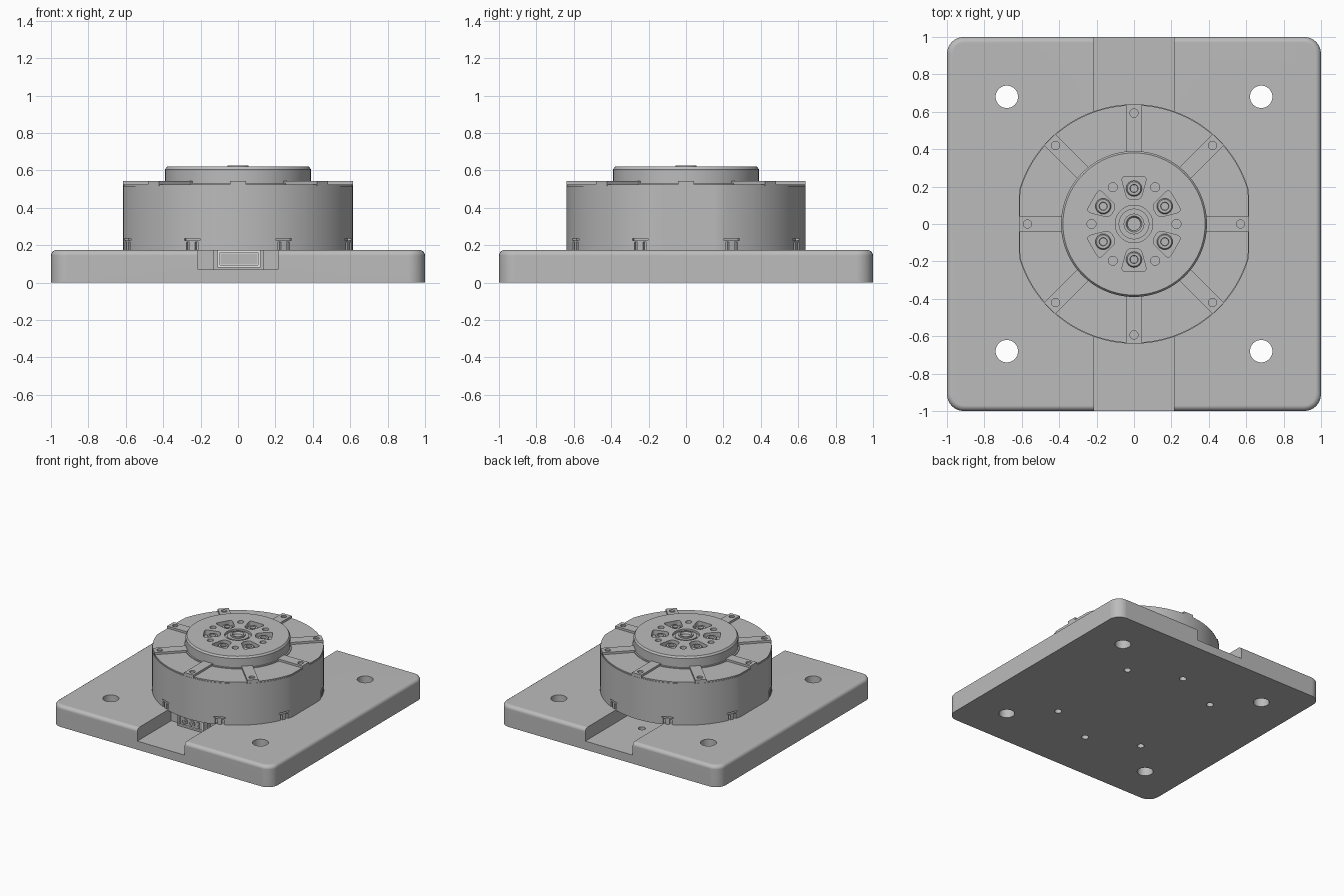
import bpy, bmesh
from math import cos, sin, pi, radians
from mathutils import Matrix, Vector

old = bpy.data.objects.get("Cube")
if old:
    bpy.data.objects.remove(old, do_unlink=True)


def material(name, value):
    m = bpy.data.materials.new(name)
    m.use_nodes = True
    colour = (value, value, value, 1)
    m.diffuse_color = colour
    m.node_tree.nodes["Principled BSDF"].inputs["Base Color"].default_value = colour
    return m


GREY = material("machined grey", 0.5)
WHITE = material("connector white", 0.9)


def turn(deg):
    return Matrix.Rotation(radians(deg), 4, 'Z')


# Shape helpers: each adds a closed solid to a bmesh
def prism(bm, pts, z0, z1, mat=Matrix(), round_by=0):
    new = bmesh.new()
    face = new.faces.new([new.verts.new((x, y, z0)) for x, y in pts])
    ext = bmesh.ops.extrude_face_region(new, geom=[face])
    for v in ext["geom"]:
        if isinstance(v, bmesh.types.BMVert):
            v.co.z = z1
    if round_by:
        upright = [e for e in new.edges if abs(e.verts[0].co.z - e.verts[1].co.z) > 1e-5]
        bmesh.ops.bevel(new, geom=upright, offset=round_by, segments=6, profile=0.5, affect='EDGES')
    merge(bm, new, mat)


def merge(bm, new, mat):
    bmesh.ops.transform(new, matrix=mat, verts=new.verts)
    bmesh.ops.recalc_face_normals(new, faces=new.faces)
    tmp = bpy.data.meshes.new("tmp")
    new.to_mesh(tmp)
    new.free()
    bm.from_mesh(tmp)
    bpy.data.meshes.remove(tmp)


def box(bm, x0, x1, y0, y1, z0, z1, mat=Matrix(), round_by=0):
    prism(bm, [(x0, y0), (x1, y0), (x1, y1), (x0, y1)], z0, z1, mat, round_by)


def cylinder(bm, x, y, r, z0, z1, n=32):
    prism(bm, [(x + r * cos(2 * pi * i / n), y + r * sin(2 * pi * i / n)) for i in range(n)], z0, z1)


def lathe(bm, profile, mat=Matrix(), steps=32):
    new = bmesh.new()
    vs = [new.verts.new((r, 0, z)) for r, z in profile]
    es = [new.edges.new(p) for p in zip(vs, vs[1:])]
    bmesh.ops.spin(new, geom=vs + es, cent=(0, 0, 0), axis=(0, 0, 1), angle=2 * pi, steps=steps)
    bmesh.ops.remove_doubles(new, verts=new.verts, dist=1e-5)
    merge(bm, new, mat)


def make(name, bm, mat=GREY):
    me = bpy.data.meshes.new(name)
    bm.to_mesh(me)
    bm.free()
    me.materials.append(mat)
    ob = bpy.data.objects.new(name, me)
    bpy.context.scene.collection.objects.link(ob)
    return ob


def cut(ob, bm):
    tool = make("cutter", bm)
    tool.hide_render = True
    mod = ob.modifiers.new("cut", 'BOOLEAN')
    mod.operation, mod.solver, mod.object = 'DIFFERENCE', 'EXACT', tool
    bpy.context.view_layer.objects.active = ob
    bpy.ops.object.modifier_apply(modifier=mod.name)
    bpy.data.objects.remove(tool, do_unlink=True)


def smooth(ob):
    bpy.ops.object.select_all(action='DESELECT')
    ob.select_set(True)
    bpy.context.view_layer.objects.active = ob
    bpy.ops.object.shade_smooth_by_angle(angle=radians(30))
    ob.modifiers.new("even normals", 'WEIGHTED_NORMAL').keep_sharp = True


# Base plate: rounded corners, filleted top edge, cable channel, holes
PLATE = 0.175
bm = bmesh.new()
box(bm, -1, 1, -1, 1, 0, PLATE, round_by=0.09)
rim = [e for e in bm.edges if all(v.co.z > PLATE - 1e-4 for v in e.verts)]
bmesh.ops.bevel(bm, geom=rim, offset=0.03, segments=4, profile=0.5, affect='EDGES')
plate = make("base_plate", bm)
bm = bmesh.new()
box(bm, -0.215, 0.215, -1.2, 1.2, 0.07, 0.4)
cut(plate, bm)
bm = bmesh.new()
for sx in (-1, 1):
    for sy in (-1, 1):
        cylinder(bm, sx * 0.68, sy * 0.68, 0.06, -0.1, 0.3)
for deg in (45, 90, 135, 225, 270, 315):
    cylinder(bm, 0.573 * cos(radians(deg)), 0.573 * sin(radians(deg)), 0.027, -0.1, 0.3, 24)
cut(plate, bm)
smooth(plate)

# Motor body: drum with two flattened sides and clip slots round the foot
R, FLAT = 0.64, 0.615


def drum(r, flat, n=128):
    ring = [(r * cos(2 * pi * i / n), r * sin(2 * pi * i / n)) for i in range(n)]
    return [(max(-flat, min(flat, x)), y) for x, y in ring]


bm = bmesh.new()
prism(bm, drum(R, FLAT), 0.171, 0.516)
body = make("motor_body", bm)
bm = bmesh.new()
for k in range(8):
    m = turn(22.5 + 45 * k)
    box(bm, 0.615, 0.7, -0.045, 0.045, 0.226, 0.236, m)
    for side in (-0.025, 0.025):
        box(bm, 0.615, 0.7, side - 0.009, side + 0.009, 0.15, 0.218, m)
cut(body, bm)
smooth(body)

# Lid on the drum, with a thin collar round the rotor
bm = bmesh.new()
prism(bm, drum(R - 0.004, FLAT - 0.004), 0.51, 0.526)
smooth(make("body_lid", bm))
bm = bmesh.new()
lathe(bm, [(0.37, 0.52), (0.402, 0.52), (0.402, 0.532), (0.37, 0.532), (0.37, 0.52)], steps=96)
smooth(make("lid_collar", bm))

# Eight raised radial arms with a screw hole near the rim
for k in range(8):
    end = FLAT if k % 4 == 0 else R - 0.002
    m = turn(45 * k)
    bm = bmesh.new()
    box(bm, 0.385, end, -0.042, 0.042, 0.512, 0.543, m)
    arm = make(f"lid_arm_{k + 1}", bm)
    p = m @ Vector((end - 0.045, 0, 0))
    bm = bmesh.new()
    cylinder(bm, p.x, p.y, 0.022, 0.53, 0.6, 24)
    cut(arm, bm)
    smooth(arm)

# Rotor cap with stepped hub, six screw pockets and six plain holes
TOP = 0.62
bm = bmesh.new()
lathe(bm, [(0, 0.515), (0.39, 0.515), (0.39, 0.606), (0.38, TOP), (0.1, TOP), (0.1, 0.6),
           (0.082, 0.6), (0.082, 0.615), (0.055, 0.615), (0.055, 0.626), (0.042, 0.626),
           (0.035, 0.61), (0, 0.61)], steps=96)
rotor = make("rotor_cap", bm)
bm = bmesh.new()
for k in range(6):
    prism(bm, [(0.13, -0.036), (0.255, -0.07), (0.255, 0.07), (0.13, 0.036)],
          0.58, 0.7, turn(30 + 60 * k), round_by=0.025)
    a = radians(60 * k)
    cylinder(bm, 0.227 * cos(a), 0.227 * sin(a), 0.024, 0.59, 0.7, 24)
cut(rotor, bm)
smooth(rotor)

bm = bmesh.new()
for k in range(6):
    lathe(bm, [(0, 0.575), (0.042, 0.575), (0.042, 0.598), (0.036, 0.606), (0.022, 0.606),
               (0.02, 0.59), (0, 0.59)],
          turn(30 + 60 * k) @ Matrix.Translation((0.19, 0, 0)), 24)
smooth(make("rotor_screws", bm))

# Connector housing filling the channel under the drum
bm = bmesh.new()
box(bm, -0.215, 0.215, -0.56, -0.2, 0.07, 0.174)
box(bm, -0.13, 0.14, -0.6, -0.55, 0.071, 0.174)
make("connector_housing", bm)

# White connector shell around a grey core with sockets and pins
CX, CZ = 0.005, 0.127
bm = bmesh.new()
box(bm, CX - 0.115, CX + 0.115, -0.62, -0.59, CZ - 0.046, CZ + 0.046)
shell = make("connector_shell", bm, WHITE)
bm = bmesh.new()
box(bm, CX - 0.102, CX + 0.102, -0.7, -0.605, CZ - 0.034, CZ + 0.034)
cut(shell, bm)
bm = bmesh.new()
box(bm, CX - 0.098, CX + 0.098, -0.612, -0.6, CZ - 0.03, CZ + 0.03)
make("connector_core", bm)

bm = bmesh.new()
for x in (-0.055, 0.012):
    m = Matrix.Translation((x, -0.608, CZ)) @ Matrix.Rotation(pi / 2, 4, 'X')
    lathe(bm, [(0, 0), (0.025, 0), (0.025, 0.012), (0.018, 0.012), (0.018, 0.006),
               (0.008, 0.006), (0.008, 0.012), (0, 0.012)], m, 24)
for z in (-0.015, 0.015):
    box(bm, 0.055, 0.08, -0.618, -0.608, CZ + z - 0.009, CZ + z + 0.009)
smooth(make("connector_contacts", bm))
